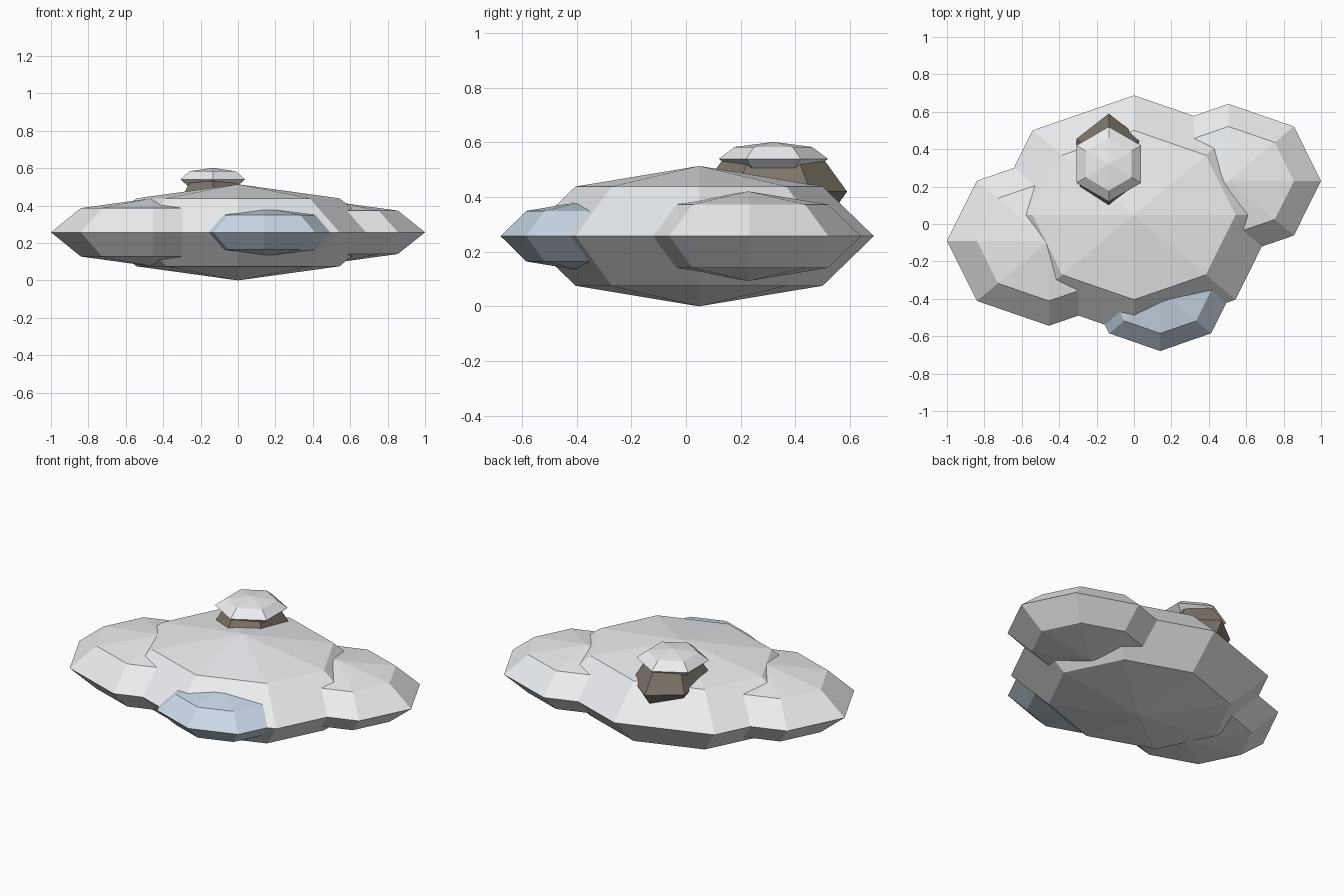
import bpy, bmesh
from math import sin, cos, pi

if "Cube" in bpy.data.objects:
    bpy.data.objects.remove(bpy.data.objects["Cube"])


def material(name, rgb):
    m = bpy.data.materials.new(name)
    m.diffuse_color = (*rgb, 1)
    m.use_nodes = True
    m.node_tree.nodes["Principled BSDF"].inputs["Base Color"].default_value = m.diffuse_color
    return m


white = material("pale_white", (0.83, 0.85, 0.87))
blue = material("pale_blue", (0.60, 0.70, 0.80))
brown = material("dark_brown", (0.21, 0.18, 0.145))


def blob(name, centre, radii, sides, mat):
    """Faceted ellipsoid: two poles and three rings, a corner facing +y."""
    bm = bmesh.new()
    rings = []
    for lat in (-pi / 4, 0, pi / 4):
        rings.append([bm.verts.new((radii[0] * cos(lat) * cos(a),
                                    radii[1] * cos(lat) * sin(a),
                                    radii[2] * sin(lat)))
                      for a in (pi / 2 + 2 * pi * i / sides for i in range(sides))])
    bottom = bm.verts.new((0, 0, -radii[2]))
    top = bm.verts.new((0, 0, radii[2]))
    for i in range(sides):
        j = (i + 1) % sides
        for lo, hi in zip(rings, rings[1:]):
            bm.faces.new((lo[i], lo[j], hi[j], hi[i]))
        bm.faces.new((bottom, rings[0][j], rings[0][i]))
        bm.faces.new((rings[-1][i], rings[-1][j], top))
    mesh = bpy.data.meshes.new(name)
    bm.to_mesh(mesh)
    bm.free()
    mesh.materials.append(mat)
    ob = bpy.data.objects.new(name, mesh)
    ob.location = centre
    bpy.context.collection.objects.link(ob)
    return ob


# Overlapping flattened mounds
blob("main_mound", (0, 0.048, 0.257), (0.767, 0.64, 0.257), 8, white)
blob("left_mound", (-0.455, -0.09, 0.257), (0.545, 0.454, 0.183), 8, white)
blob("right_mound", (0.505, 0.23, 0.257), (0.495, 0.412, 0.164), 8, white)
blob("front_blue_mound", (0.14, -0.357, 0.257), (0.385, 0.322, 0.131), 8, blue)

# Half-buried rock with a pale cap
blob("rock", (-0.135, 0.32, 0.42), (0.20, 0.27, 0.155), 6, brown)
blob("rock_cap", (-0.135, 0.32, 0.54), (0.20, 0.20, 0.062), 6, white)
